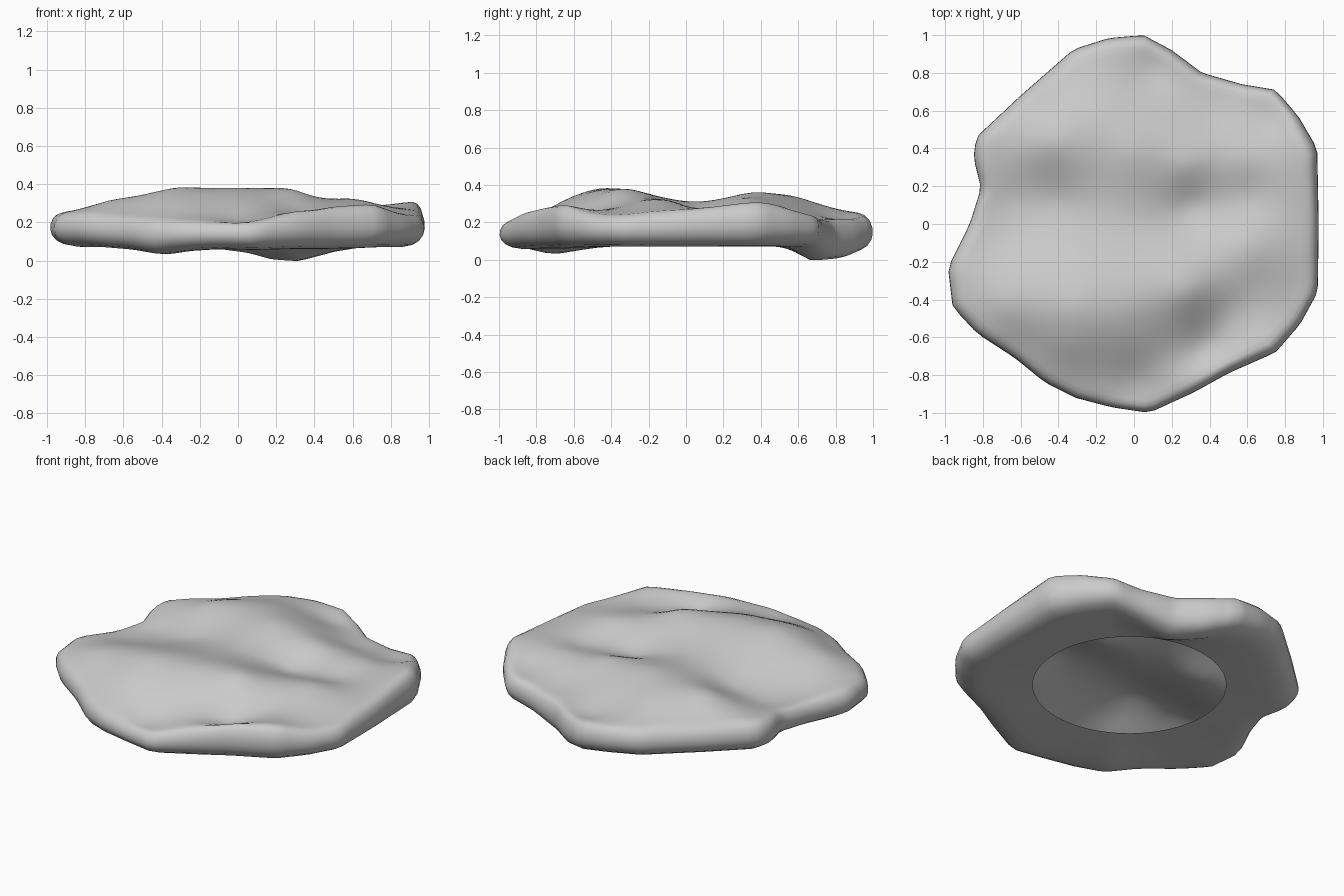
import bpy, bmesh, math
from mathutils import Vector

if "Cube" in bpy.data.objects:
    bpy.data.objects.remove(bpy.data.objects["Cube"])

SEGMENTS = 120
HOLE_RADIUS = 0.548
CENTRE = Vector((.055, .025, .075))

# Rim outline: x, y, underside height, top height
RIM = [(.05, 1.0, .04, .235), (.20, .92, .005, .22), (.36, .80, -.005, .215), (.57, .74, .045, .22),
       (.75, .71, .07, .24), (.87, .57, .07, .28), (.97, .40, .07, .31), (.978, 0, .07, .27),
       (.973, -.36, .07, .24), (.88, -.53, .07, .25), (.75, -.68, .065, .295), (.50, -.79, .06, .285),
       (.32, -.89, .06, .26), (.08, -1.0, .055, .205), (-.12, -.97, .06, .205), (-.31, -.92, .05, .215),
       (-.47, -.84, .03, .225), (-.63, -.71, .055, .24), (-.83, -.58, .07, .255), (-.96, -.44, .07, .25),
       (-.985, -.23, .075, .25), (-.87, 0, .07, .23), (-.81, .19, .07, .235), (-.85, .35, .07, .255),
       (-.835, .46, .07, .265), (-.60, .68, .07, .255), (-.32, .925, .07, .255), (-.13, .985, .06, .25)]

# Lumps and hollows of the top: x, y, height
BUMPS = [(.05, .02, .305), (-.1, -.2, .35), (0, -.42, .38), (-.33, -.44, .382), (.28, -.36, .375),
         (-.67, -.42, .317), (0, -.64, .305), (-.35, -.64, .32), (0, -.84, .205), (.5, -.46, .26),
         (.6, -.12, .325), (.3, .09, .245), (.6, .14, .255), (.3, .32, .33), (.6, .35, .293),
         (0, .38, .362), (-.2, .6, .335), (.08, .65, .275), (.1, .82, .21), (-.45, .43, .345),
         (-.4, .13, .25), (-.65, .14, .22), (.4, .58, .235), (.4, -.66, .215), (-.13, .1, .31),
         (-.7, -.1, .24), (.74, .56, .24), (-.68, .36, .27)]


def rim_at(angle):
    """Rim point hit by a ray from the hole centre at this angle."""
    d = Vector((math.cos(angle), math.sin(angle)))
    for i, a in enumerate(RIM):
        b = RIM[(i - 1) % len(RIM)]
        p, q = (Vector(v[:2]) - CENTRE.xy for v in (a, b))
        ca, cb = d.cross(p), d.cross(q)
        if ca <= 0 <= cb and ca < cb and d.dot(p + q) > 0:
            t = ca / (ca - cb)
            return [a[k] + (b[k] - a[k]) * t for k in range(4)]


def inset(x, y, scale):
    return CENTRE.x + (x - CENTRE.x) * scale, CENTRE.y + (y - CENTRE.y) * scale


# Smooth height surface through all bumps and the rim's inner lip
ANCHORS = BUMPS + [(*inset(x, y, .945), zt) for x, y, zb, zt in RIM]


def kernel(x, y, a):
    return math.sqrt((x - a[0]) ** 2 + (y - a[1]) ** 2 + .006)


def solve(rows):
    n = len(rows)
    for c in range(n):
        p = max(range(c, n), key=lambda r: abs(rows[r][c]))
        rows[c], rows[p] = rows[p], rows[c]
        for r in range(n):
            if r != c:
                f = rows[r][c] / rows[c][c]
                rows[r] = [u - f * v for u, v in zip(rows[r], rows[c])]
    return [rows[i][n] / rows[i][i] for i in range(n)]


WEIGHTS = solve([[kernel(a[0], a[1], b) - (.006 if a is b else 0) for b in ANCHORS] + [a[2] - .27]
                 for a in ANCHORS])


def top_height(x, y):
    return .27 + sum(w * kernel(x, y, a) for w, a in zip(WEIGHTS, ANCHORS))


# Rings run from the underside hole, around the rim and in to the centre
rims = [rim_at(2 * math.pi * i / SEGMENTS + .001) for i in range(SEGMENTS)]
rings = []
for t in (0, .33, .66, 1):
    ring = []
    for x, y, zb, zt in rims:
        inner = (Vector((x, y)) - CENTRE.xy).normalized() * HOLE_RADIUS + CENTRE.xy
        outer = Vector(inset(x, y, .82))
        ring.append((*inner.lerp(outer, t), CENTRE.z + (zb - CENTRE.z) * t))
    rings.append(ring)
for scale, h in ((.88, .01), (.935, .07), (.97, .18), (.992, .34), (1, .5), (.998, .68), (.985, .86),
                 (.965, .96)):
    rings.append([(*inset(x, y, scale), zb + (zt - zb) * h) for x, y, zb, zt in rims])
for k in range(24):
    s = .94 * (1 - k / 24)
    ring = [inset(x, y, s) for x, y, zb, zt in rims]
    rings.append([(x, y, top_height(x, y)) for x, y in ring])

bm = bmesh.new()
loops = [[bm.verts.new(p) for p in ring] for ring in rings]
for low, high in zip(loops, loops[1:]):
    for i in range(SEGMENTS):
        j = (i + 1) % SEGMENTS
        bm.faces.new((low[i], low[j], high[j], high[i]))
tip = bm.verts.new((CENTRE.x, CENTRE.y, top_height(CENTRE.x, CENTRE.y)))
for i in range(SEGMENTS):
    bm.faces.new((loops[-1][i], loops[-1][(i + 1) % SEGMENTS], tip))

# Soften slightly while keeping the hole edge round
hole = set(loops[0])
bmesh.ops.smooth_vert(bm, verts=[v for v in bm.verts if v not in hole], factor=.3,
                      use_axis_x=False, use_axis_y=False, use_axis_z=True)
bmesh.ops.recalc_face_normals(bm, faces=bm.faces)
for f in bm.faces:
    f.smooth = True
mesh = bpy.data.meshes.new("stone_slab")
bm.to_mesh(mesh)
bm.free()
slab = bpy.data.objects.new("stone_slab", mesh)
bpy.context.collection.objects.link(slab)
